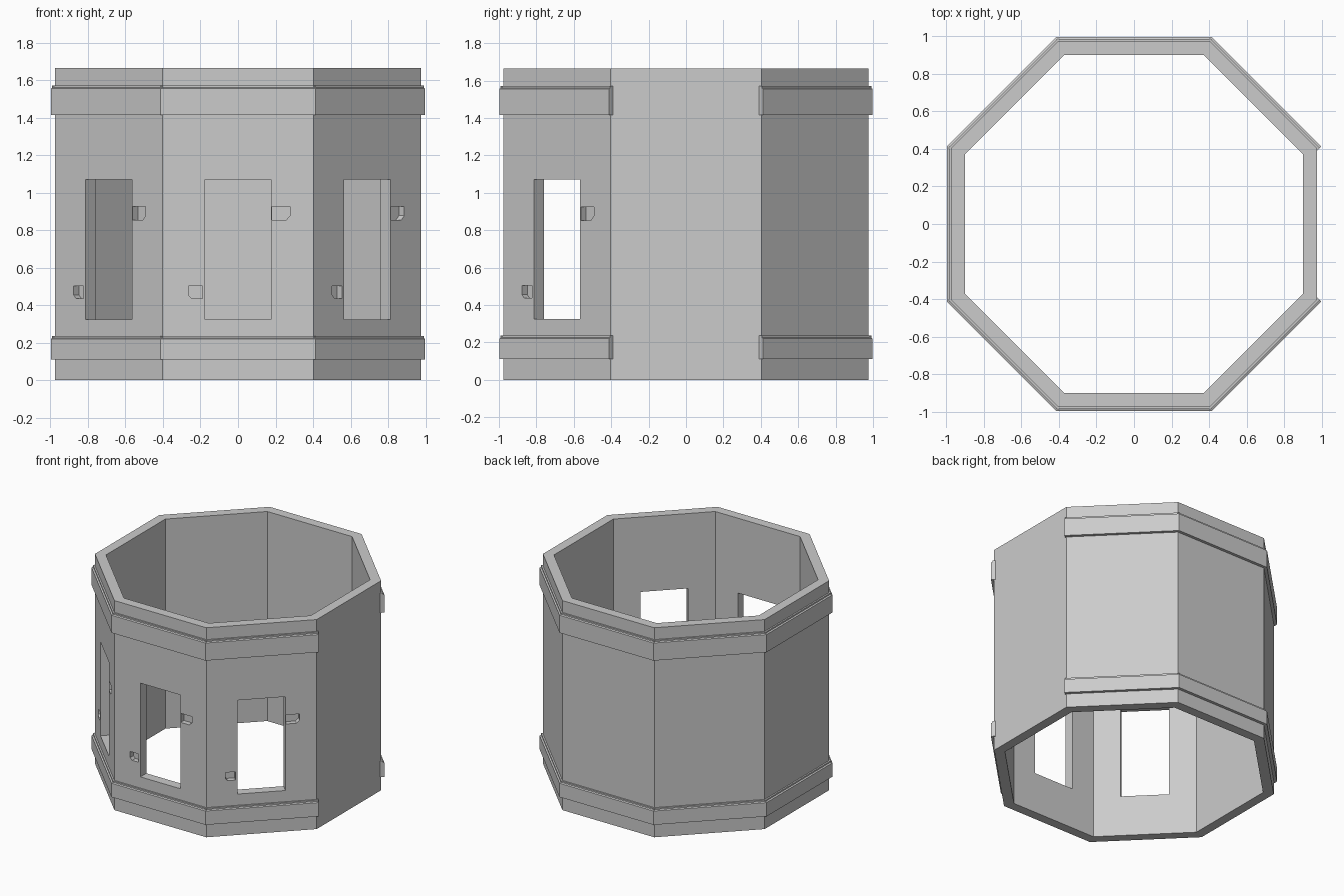
import bpy
import bmesh
from math import radians, cos, pi
from mathutils import Matrix, Vector

cube = bpy.data.objects.get("Cube")
if cube:
    bpy.data.objects.remove(cube, do_unlink=True)

HEIGHT = 1.665
OUTER = 0.975      # distance from centre to outer wall face
INNER = 0.9
BAND_HALF = 0.414  # half length of one band piece

stone = bpy.data.materials.new("plain_grey")
stone.use_nodes = True
grey = (0.6, 0.6, 0.6, 1)
stone.diffuse_color = grey
stone.node_tree.nodes["Principled BSDF"].inputs["Base Color"].default_value = grey


def prism(bm, outline, step, turn):
    """Extrude an outline by a vector, then turn it around the tower."""
    spin = Matrix.Rotation(radians(turn), 4, 'Z')
    rings = []
    for shift in (Vector(), Vector(step)):
        rings.append([bm.verts.new(spin @ (Vector(p) + shift)) for p in outline])
    near, far = rings
    n = len(near)
    bm.faces.new(near)
    bm.faces.new(far[::-1])
    for i in range(n):
        j = (i + 1) % n
        bm.faces.new((near[j], near[i], far[i], far[j]))


def finish(name, bm):
    bmesh.ops.recalc_face_normals(bm, faces=bm.faces)
    mesh = bpy.data.meshes.new(name)
    bm.to_mesh(mesh)
    bm.free()
    mesh.materials.append(stone)
    obj = bpy.data.objects.new(name, mesh)
    bpy.context.collection.objects.link(obj)
    return obj


# Octagonal wall ring
bm = bmesh.new()
rings = []
for apothem, z in ((OUTER, 0), (OUTER, HEIGHT), (INNER, HEIGHT), (INNER, 0)):
    radius = apothem / cos(pi / 8)
    rings.append([bm.verts.new(Matrix.Rotation((i + 0.5) * pi / 4, 3, 'Z')
                               @ Vector((radius, 0, z))) for i in range(8)])
for a, b in zip(rings, rings[1:] + rings[:1]):
    for i in range(8):
        j = (i + 1) % 8
        bm.faces.new((a[i], a[j], b[j], b[i]))
wall = finish("wall", bm)

# Window openings and the small shutter-fitting recesses beside them
WINDOW = [(-0.175, 0.325), (0.175, 0.325), (0.175, 1.07), (-0.175, 1.07)]
UPPER = [(0.18, 0.853), (0.255, 0.853), (0.278, 0.877), (0.278, 0.925), (0.18, 0.925)]
LOWER = [(-0.19, 0.437), (-0.248, 0.437), (-0.265, 0.455), (-0.265, 0.503), (-0.19, 0.503)]
bm = bmesh.new()
for turn in (-45, 0, 45):
    for shape, depth in ((WINDOW, 0.2), (UPPER, 0.04), (LOWER, 0.04)):
        outline = [(x, -OUTER - 0.05, z) for x, z in shape]
        prism(bm, outline, (0, depth + 0.05, 0), turn)
cutter = finish("opening_cutter", bm)
cutter.hide_render = True

cut = wall.modifiers.new("openings", 'BOOLEAN')
cut.operation = 'DIFFERENCE'
cut.solver = 'EXACT'
cut.object = cutter
bpy.context.view_layer.objects.active = wall
bpy.ops.object.modifier_apply(modifier=cut.name)
bpy.data.objects.remove(cutter, do_unlink=True)

# Stepped bands on every side except the plain one facing +x
for name, base, height in (("lower_band", 0.11, 0.11), ("upper_band", 1.415, 0.14)):
    top = base + height
    profile = [(0.95, base), (0.998, base), (0.998, top), (0.987, top + 0.005),
               (0.987, top + 0.016), (0.95, top + 0.016)]
    bm = bmesh.new()
    for side in range(8):
        if side != 2:
            outline = [(-BAND_HALF, -d, z) for d, z in profile]
            prism(bm, outline, (2 * BAND_HALF, 0, 0), side * 45)
    finish(name, bm)
